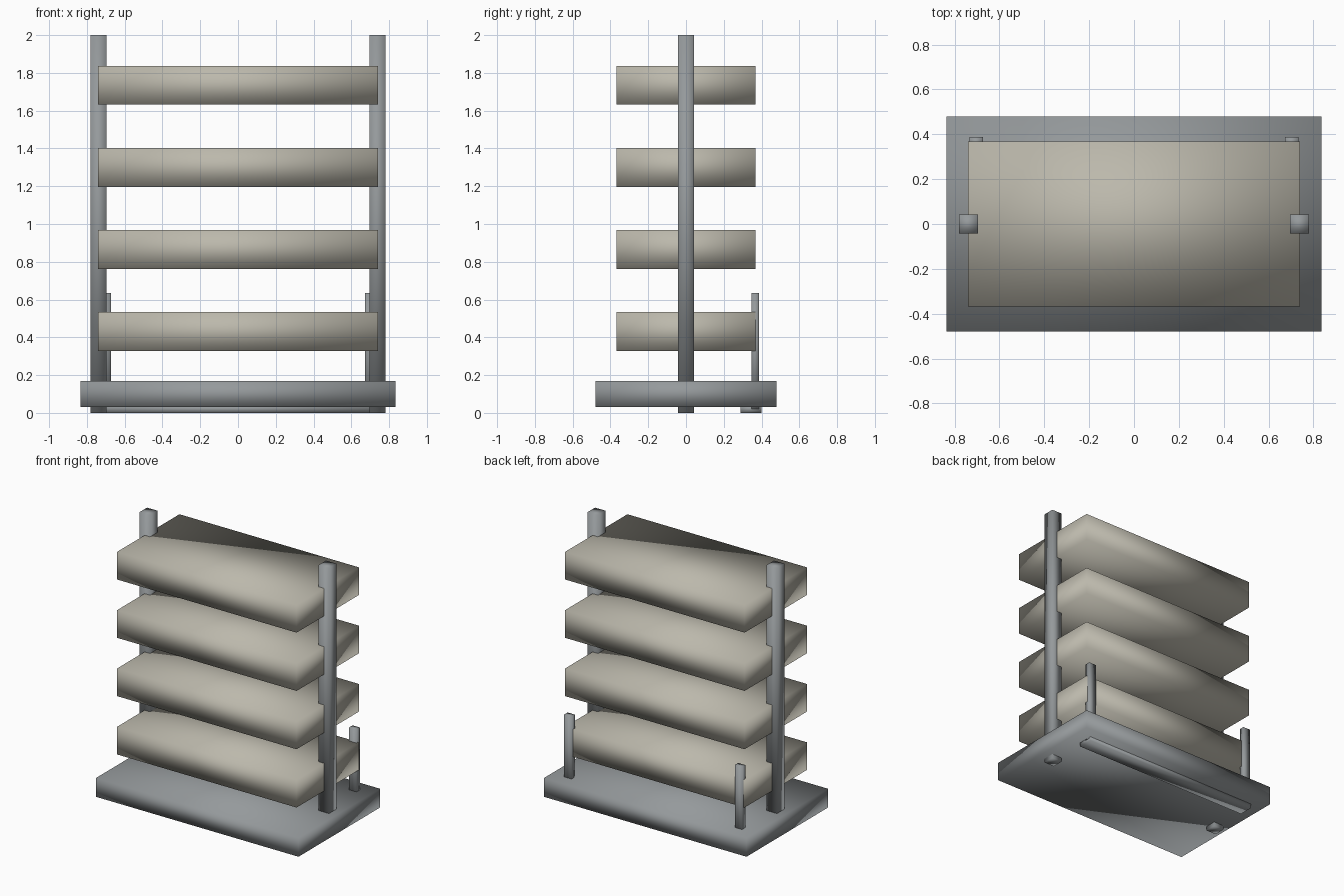
import bpy

if "Cube" in bpy.data.objects:
    bpy.data.objects.remove(bpy.data.objects["Cube"])

beige = bpy.data.materials.new("pallet_beige")
beige.diffuse_color = (0.50, 0.48, 0.41, 1)
beige.use_nodes = True
beige.node_tree.nodes["Principled BSDF"].inputs["Base Color"].default_value = beige.diffuse_color
steel = bpy.data.materials.new("steel_grey")
steel.diffuse_color = (0.30, 0.32, 0.33, 1)
steel.use_nodes = True
steel.node_tree.nodes["Principled BSDF"].inputs["Base Color"].default_value = steel.diffuse_color


def box(name, lo, hi, mat, mirror=False):
    """Smooth-shaded box between two corners, optionally mirrored in x."""
    size = [b - a for a, b in zip(lo, hi)]
    mid = [(a + b) / 2 for a, b in zip(lo, hi)]
    bpy.ops.mesh.primitive_cube_add(size=1)
    ob = bpy.context.object
    ob.name = name
    for v in ob.data.vertices:
        v.co = [c * s + m for c, s, m in zip(v.co, size, mid)]
    ob.data.materials.append(mat)
    bpy.ops.object.shade_smooth()
    if mirror:
        ob.modifiers.new("mirror", 'MIRROR')
    return ob


# base slab
box("base", (-0.835, -0.48, 0.03), (0.835, 0.48, 0.17), steel)

# four evenly spaced shelves
for i in range(4):
    z = 0.328 + i * 0.4345
    box(f"shelf_{i + 1}", (-0.74, -0.367, z), (0.74, 0.367, z + 0.206), beige)

# tall side posts, passing through the base to the ground
box("side_post", (0.695, -0.043, 0), (0.78, 0.043, 2), steel, True)

# short rear posts
box("rear_post", (0.673, 0.347, 0.02), (0.733, 0.387, 0.635), steel, True)

# foot rail under the rear edge
box("foot_rail", (-0.733, 0.288, 0), (0.733, 0.40, 0.04), steel)
